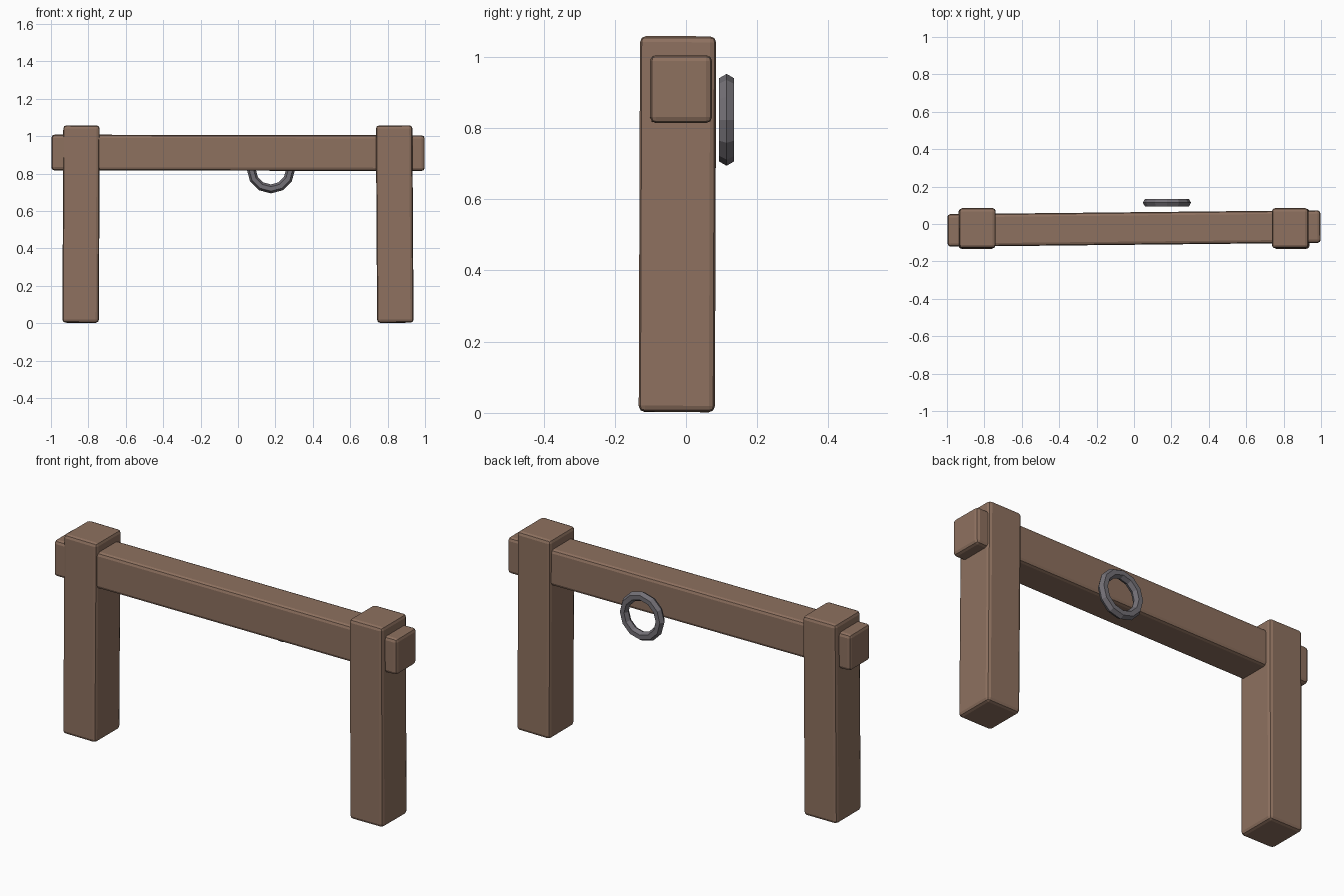
import bpy
from math import radians

cube = bpy.data.objects.get("Cube")
if cube:
    bpy.data.objects.remove(cube, do_unlink=True)


def material(name, rgb):
    mat = bpy.data.materials.new(name)
    mat.use_nodes = True
    mat.diffuse_color = (*rgb, 1)
    mat.node_tree.nodes["Principled BSDF"].inputs["Base Color"].default_value = (*rgb, 1)
    return mat


wood = material("brown wood", (0.27, 0.165, 0.115))
iron = material("grey iron", (0.17, 0.16, 0.18))


def timber(name, centre, size, rotation=(0, 0, 0)):
    """Squared timber with softened edges."""
    bpy.ops.mesh.primitive_cube_add(size=1, location=centre, rotation=rotation)
    obj = bpy.context.object
    obj.name = name
    obj.scale = size
    bpy.ops.object.transform_apply(location=False, rotation=False, scale=True)
    bevel = obj.modifiers.new("soft edges", "BEVEL")
    bevel.width = 0.017
    bevel.segments = 2
    obj.data.materials.append(wood)
    return obj


# Two upright posts, each leaning very slightly
post_size = (0.195, 0.214, 1.055)
timber("right_post", (-0.839, -0.024, 0.53), post_size, (radians(-0.2), radians(0.25), 0))
timber("left_post", (0.838, -0.024, 0.53), post_size, (radians(-0.2), radians(-0.35), 0))

# Cross beam running through both posts, turned slightly off square
timber("cross_beam", (0, -0.024, 0.911), (1.995, 0.174, 0.191), (0, radians(0.1), radians(0.6)))

# Faceted tether ring behind the beam
bpy.ops.mesh.primitive_torus_add(
    major_segments=12, minor_segments=6, major_radius=0.105, minor_radius=0.024,
    location=(0.176, 0.114, 0.823), rotation=(radians(90), 0, 0))
ring = bpy.context.object
ring.name = "tether_ring"
ring.data.materials.append(iron)
bpy.ops.object.shade_flat()
